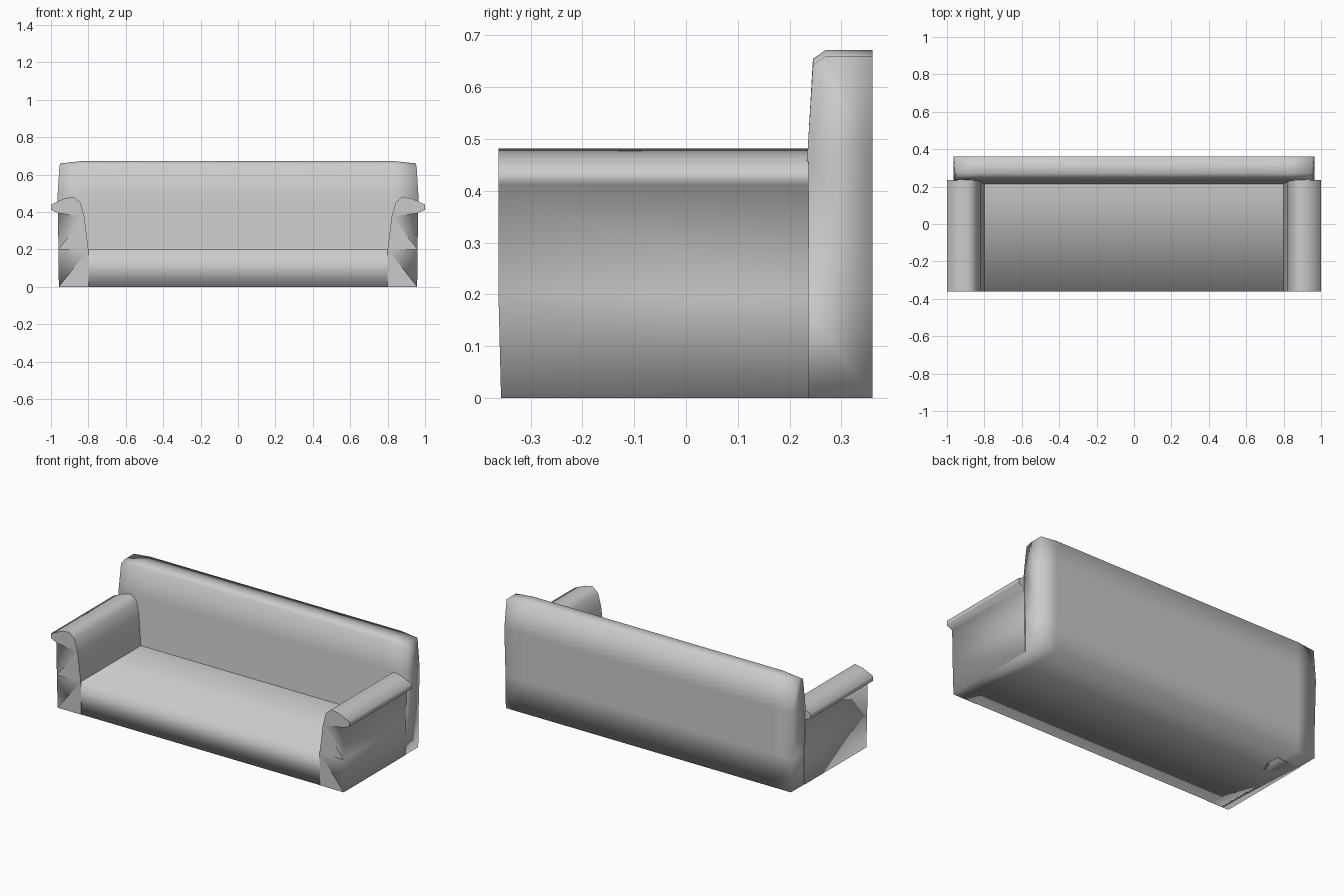
import bpy
import bmesh

cube = bpy.data.objects.get("Cube")
if cube:
    bpy.data.objects.remove(cube, do_unlink=True)

fabric = bpy.data.materials.new("grey fabric")
fabric.use_nodes = True
GREY = (0.6, 0.6, 0.6, 1.0)
fabric.diffuse_color = GREY
fabric.node_tree.nodes["Principled BSDF"].inputs["Base Color"].default_value = GREY


def loft(name, sections, sharp):
    """Skin a list of closed sections, cap both ends; sharp(edge) marks creases."""
    bm = bmesh.new()
    rings = [[bm.verts.new(p) for p in s] for s in sections]
    for a, b in zip(rings, rings[1:]):
        for i in range(len(a)):
            j = (i + 1) % len(a)
            bm.faces.new((a[i], a[j], b[j], b[i]))
    caps = [bm.faces.new(rings[0]), bm.faces.new(rings[-1])]
    bmesh.ops.recalc_face_normals(bm, faces=bm.faces[:])
    bmesh.ops.triangulate(bm, faces=caps)
    for f in bm.faces:
        f.smooth = True
    for e in bm.edges:
        e.smooth = not sharp(e)
    mesh = bpy.data.meshes.new(name)
    bm.to_mesh(mesh)
    bm.free()
    mesh.materials.append(fabric)
    obj = bpy.data.objects.new(name, mesh)
    bpy.context.collection.objects.link(obj)
    return obj


# Seat and backrest: one side profile (y, z, half width at the end)
BODY = [(-0.355, 0, 0.955), (-0.36, 0.2, 0.955), (0.213, 0.2, 0.955),
        (0.235, 0.48, 0.965), (0.245, 0.655, 0.955), (0.27, 0.672, 0.95),
        (0.36, 0.672, 0.95), (0.36, 0.48, 0.965), (0.36, 0.2, 0.957), (0.36, 0, 0.955)]


def body_section(side, end):
    pts = []
    for y, z, half in BODY:
        if end and z > 0.6:
            z -= 0.012          # top corners drop slightly
        pts.append((side * (half if end else 0.84), y, z))
    return pts


def seat_crease(e):
    return all(abs(v.co.y - 0.213) < 0.001 for v in e.verts)


loft("seat_and_back", [body_section(-1, True), body_section(-1, False),
                       body_section(1, False), body_section(1, True)], seat_crease)

# Arms: front profile (x, z) with a rolled, overhanging top
ARM = [(0.80, 0), (0.80, 0.2), (0.822, 0.375), (0.842, 0.45), (0.878, 0.482),
       (0.935, 0.47), (1.0, 0.44), (1.0, 0.412), (0.963, 0.395), (0.96, 0.2), (0.958, 0)]


def arm_crease(e):
    a, b = (v.co for v in e.verts)
    same_end = abs(a.y - b.y) < 0.01
    outer_low = min(abs(a.x), abs(b.x)) > 0.95 and max(a.z, b.z) < 0.4
    return same_end and not (outer_low and a.y < 0)


for side, name in ((1, "left_arm"), (-1, "right_arm")):
    front = [(side * x, -0.357 if z < 0.1 else -0.362, z) for x, z in ARM]
    rear = [(side * x, 0.236, z) for x, z in ARM]
    loft(name, [front, rear], arm_crease)
